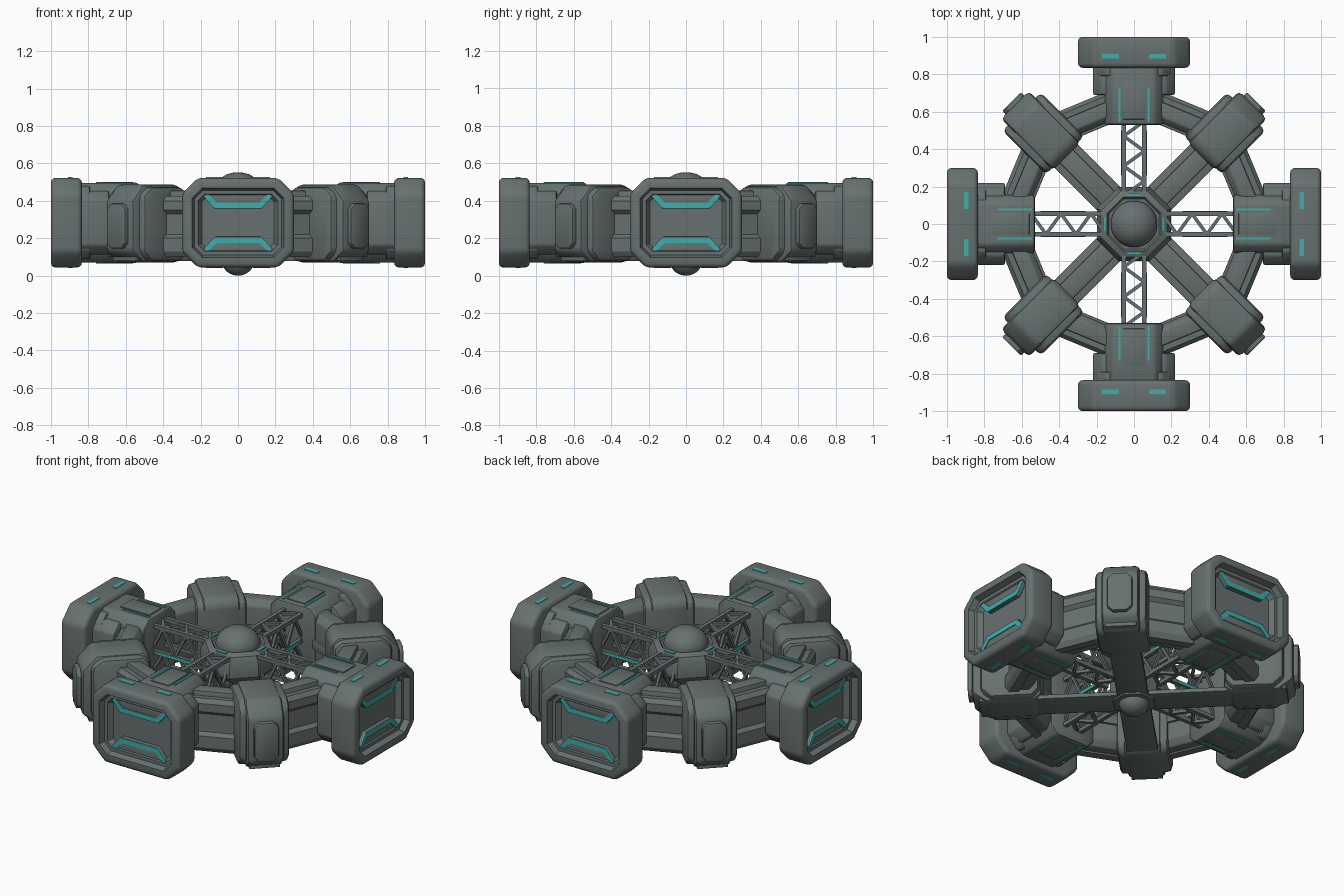
import bpy, bmesh, math
from mathutils import Vector, Matrix

if "Cube" in bpy.data.objects:
    bpy.data.objects.remove(bpy.data.objects["Cube"])

ZC = 0.283  # mid height of the station


def material(name, rgb):
    m = bpy.data.materials.new(name)
    m.diffuse_color = (*rgb, 1)
    m.use_nodes = True
    m.node_tree.nodes["Principled BSDF"].inputs["Base Color"].default_value = m.diffuse_color
    return m


GREY = material("hull grey", (0.135, 0.167, 0.160))
CYAN = material("cyan light", (0.05, 0.42, 0.40))
CARD = [0, 90, 180, 270]
DIAG = [45, 135, 225, 315]
RING = [22.5 + 45 * i for i in range(8)]


def place(name, bm, mat, angles):
    """Turn a bmesh into one mesh, repeated around the hub at the given angles."""
    bmesh.ops.recalc_face_normals(bm, faces=bm.faces[:])
    me = bpy.data.meshes.new(name)
    bm.to_mesh(me)
    bm.free()
    me.materials.append(mat)
    me.shade_smooth()
    me.set_sharp_from_angle(angle=math.radians(32))
    for a in angles:
        ob = bpy.data.objects.new(name, me)
        ob.rotation_euler.z = math.radians(a)
        bpy.context.collection.objects.link(ob)


def add_prism(bm, pts, axis, a, b):
    def at(p, t):
        return {'x': (t, p[0], p[1]), 'y': (p[0], t, p[1]), 'z': (p[0], p[1], t)}[axis]
    lo = [bm.verts.new(at(p, a)) for p in pts]
    hi = [bm.verts.new(at(p, b)) for p in pts]
    n = len(pts)
    for i in range(n):
        bm.faces.new((lo[i], lo[(i + 1) % n], hi[(i + 1) % n], hi[i]))
    bm.faces.new(lo[::-1])
    return bm.faces.new(hi)


def soften(bm, w, seg=2):
    if w:
        bmesh.ops.recalc_face_normals(bm, faces=bm.faces[:])
        bmesh.ops.bevel(bm, geom=bm.edges[:], offset=w, segments=seg,
                        profile=0.5, affect='EDGES', clamp_overlap=True)


def prism(name, pts, axis, a, b, angles, mat=GREY, bevel=0.0):
    bm = bmesh.new()
    add_prism(bm, pts, axis, a, b)
    soften(bm, bevel)
    place(name, bm, mat, angles)


def rect(x0, x1, y0, y1):
    return [(x0, y0), (x1, y0), (x1, y1), (x0, y1)]


def octa(hw, hh, c, cz=ZC):
    """Chamfered rectangle around (0, cz)."""
    return [(-hw + c, cz - hh), (hw - c, cz - hh), (hw, cz - hh + c), (hw, cz + hh - c),
            (hw - c, cz + hh), (-hw + c, cz + hh), (-hw, cz + hh - c), (-hw, cz - hh + c)]


def lathe(name, prof, n, mat=GREY):
    bm = bmesh.new()
    rings = []
    for r, z in prof:
        rings.append([bm.verts.new((r * math.cos(2 * math.pi * (i + .5) / n),
                                    r * math.sin(2 * math.pi * (i + .5) / n), z)) for i in range(n)])
    for p, q in zip(rings, rings[1:]):
        for i in range(n):
            bm.faces.new((p[i], p[(i + 1) % n], q[(i + 1) % n], q[i]))
    bm.faces.new(rings[0][::-1])
    bm.faces.new(rings[-1])
    place(name, bm, mat, [0])


def bar(bm, p, q, w):
    p, q = Vector(p), Vector(q)
    d = q - p
    m = Matrix.Translation((p + q) / 2) @ d.to_track_quat('Z', 'Y').to_matrix().to_4x4() \
        @ Matrix.Diagonal((w, w, d.length, 1))
    bmesh.ops.create_cube(bm, size=1, matrix=m)


# --- docking caps: rounded octagon slab with a stepped recess
bm = bmesh.new()
add_prism(bm, octa(0.30, 0.24, 0.085), 'x', 0.835, 1.0)
soften(bm, 0.025, 3)
bm.normal_update()
face = max((f for f in bm.faces if f.normal.x > 0.99), key=lambda f: f.calc_area())
for inset, depth in ((0.03, 0), (0.012, -0.035), (0.02, 0), (0.02, -0.03)):
    bmesh.ops.inset_region(bm, faces=[face], thickness=inset, depth=0, use_even_offset=True)
    for v in face.verts:
        v.co.x += depth
place("docking_cap", bm, GREY, CARD)
# sloped ledges in the recess, each carrying a bent light
for s in (1, -1):
    ledge = [(-.19, .155), (-.125, .075), (.125, .075), (.19, .155)]
    prism("docking_ledge", [(y, ZC + s * z) for y, z in ledge], 'x', 0.92, 0.957, CARD, bevel=0.006)
    chev = [(-.185, .142), (-.128, .078), (.128, .078), (.185, .142),
            (.163, .156), (.113, .108), (-.113, .108), (-.163, .156)]
    prism("docking_light", [(y, ZC + s * z) for y, z in chev], 'x', 0.955, 0.962, CARD, CYAN)
    # small lights on the cap rim, above and below
    for t in (1, -1):
        prism("cap_rim_light", rect(0.885, 0.91, t * 0.125 - 0.045, t * 0.125 + 0.045), 'z',
              ZC + s * 0.24 - 0.003, ZC + s * 0.24 + 0.003, CARD, CYAN)

# --- main arm modules behind the caps
prism("arm_module", octa(0.155, 0.212, 0.045), 'x', 0.53, 0.86, CARD, bevel=0.014)
prism("arm_neck", octa(0.22, 0.17, 0.05), 'x', 0.69, 0.86, CARD, bevel=0.012)
prism("arm_collar", octa(0.20, 0.195, 0.05), 'x', 0.79, 0.86, CARD, bevel=0.01)
for s in (1, -1):
    z = ZC + s * 0.212
    prism("arm_top_plate", rect(0.56, 0.76, -0.06, 0.06), 'z', z - 0.006, z + 0.006, CARD, bevel=0.003)
    for t in (1, -1):
        prism("arm_light_strip", rect(0.545, 0.73, t * 0.078 - 0.006, t * 0.078 + 0.006), 'z',
              z - 0.004, z + 0.004, CARD, CYAN)

# --- diagonal modules: chamfered block with a narrower outer clamp
body = [(.52, .12), (.56, .075), (.79, .075), (.85, .13), (.85, .43), (.79, .475), (.56, .475), (.52, .44)]
prism("diagonal_module", body, 'y', -0.145, 0.145, DIAG, bevel=0.03)
clamp = [(.55, .07), (.82, .07), (.90, .13), (.90, .40), (.82, .487), (.55, .487), (.51, .45), (.51, .10)]
prism("diagonal_clamp", clamp, 'y', -0.105, 0.105, DIAG, bevel=0.024)
prism("diagonal_face_plate", octa(0.07, 0.12, 0.03, 0.265), 'x', 0.88, 0.926, DIAG, bevel=0.008)

# --- ring sections joining the modules
inner = [(.555, .15), (.585, .11), (.66, .11), (.66, .455), (.585, .455), (.555, .42)]
prism("ring_inner_beam", inner, 'y', -0.19, 0.19, RING, bevel=0.008)
outer = [(.64, .10), (.69, .10), (.71, .13), (.71, .20), (.69, .22), (.69, .33), (.71, .35), (.71, .40),
         (.69, .425), (.64, .425)]
prism("ring_outer_beam", outer, 'y', -0.20, 0.20, RING)
prism("ring_inner_rail", rect(0.542, 0.56, 0.25, 0.31), 'y', -0.18, 0.18, RING, bevel=0.005)

# --- open lattice arms from hub to modules
bm = bmesh.new()
W, Z0, Z1, X0, X1, N = 0.055, 0.15, 0.44, 0.15, 0.55, 5
step = (X1 - X0) / N
for y in (-W, W):
    for z in (Z0, ZC, Z1):
        bar(bm, (X0, y, z), (X1, y, z), 0.024)
for i in range(N):
    a, b = X0 + i * step, X0 + (i + 1) * step
    s = 1 if i % 2 else -1
    for z in (Z0, Z1):
        bar(bm, (a, -W * s, z), (b, W * s, z), 0.018)
    for y in (-W, W):
        bar(bm, (a, y, Z0 if s > 0 else ZC), (b, y, ZC if s > 0 else Z0), 0.016)
        bar(bm, (a, y, ZC if s > 0 else Z1), (b, y, Z1 if s > 0 else ZC), 0.016)
place("lattice_arm", bm, GREY, CARD)
for s in (1, -1):
    prism("lattice_light", rect(0.26, 0.50, s * 0.068 - 0.002, s * 0.068 + 0.002), 'z',
          ZC - 0.01, ZC + 0.01, CARD, CYAN)

# --- flat lower beams crossing beneath the diagonals
prism("lower_beam", rect(0.0, 0.86, -0.088, 0.088), 'z', 0.078, 0.105, DIAG, bevel=0.005)
prism("lower_beam_spine", rect(0.1, 0.55, -0.05, 0.05), 'z', 0.10, 0.125, DIAG, bevel=0.006)

# --- central hub
lathe("hub_column", [(.12, .07), (.14, .10), (.14, .26), (.19, .30), (.215, .33), (.215, .40),
                     (.19, .45), (.155, .465), (.145, .45), (.12, .45)], 8)
prof = [(0.125, .44), (0.125, .465), (.12, .485), (.106, .507), (.086, .526), (.062, .541), (.035, .549)]
lathe("hub_dome", prof + [(0.008, 0.552)], 24)
prism("hub_light", rect(0.152, 0.166, -0.035, 0.035), 'z', 0.457, 0.464, CARD, CYAN)
low = [(0.085 * math.cos(t), 0.075 - 0.075 * math.sin(t)) for t in (math.radians(a) for a in range(84, -1, -12))]
low[0] = (0.009, 0.0)
lathe("hub_lower_dome", low + [(0.085, 0.10)], 24)
